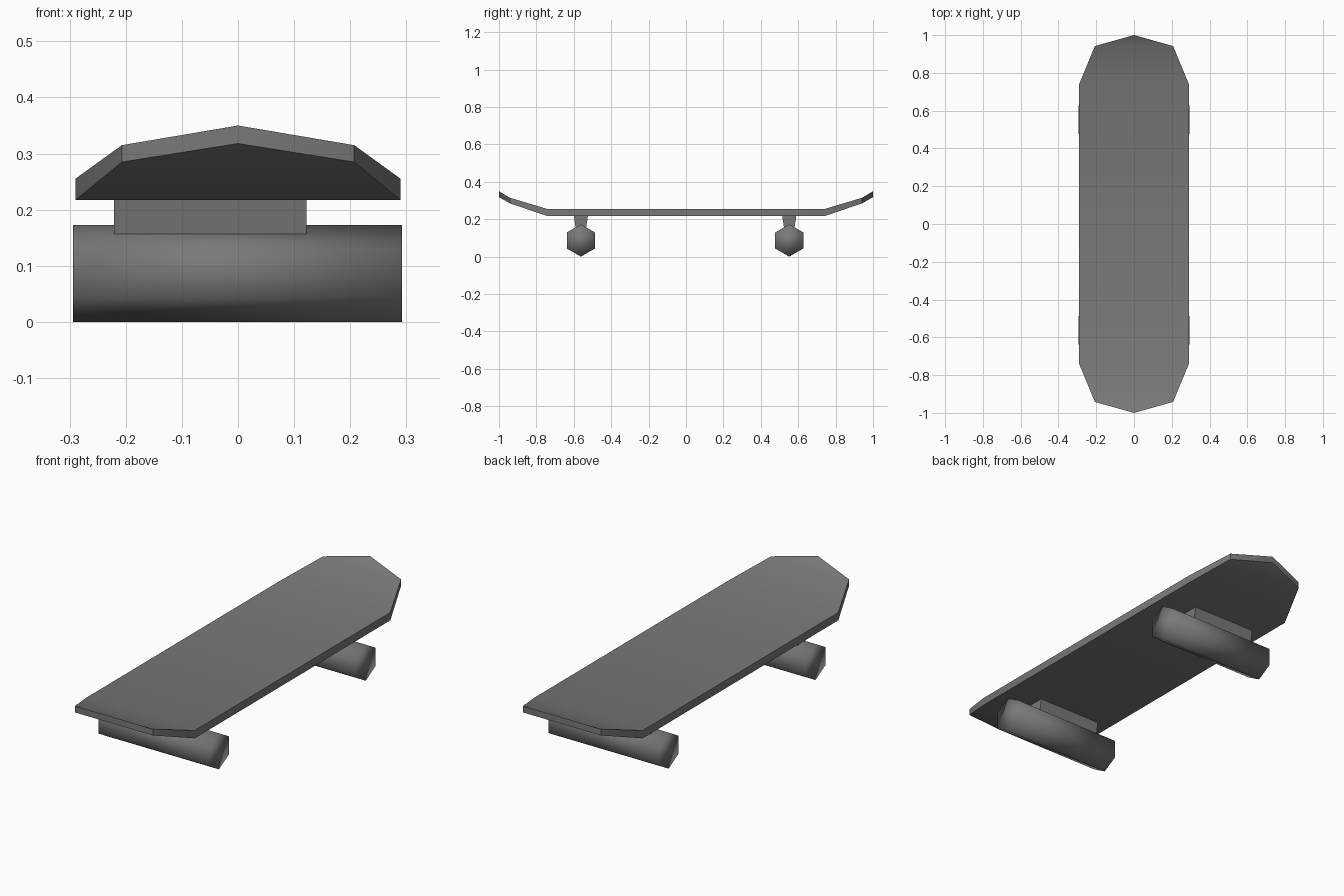
import bpy, bmesh, math
from mathutils import Matrix

cube = bpy.data.objects.get("Cube")
if cube:
    bpy.data.objects.remove(cube, do_unlink=True)

grey = bpy.data.materials.new("dark grey")
grey.use_nodes = True
colour = (0.19, 0.19, 0.19, 1)
grey.diffuse_color = colour
grey.node_tree.nodes["Principled BSDF"].inputs["Base Color"].default_value = colour


def finish(name, bm, angle):
    """Turn a bmesh into a shaded, coloured object."""
    bmesh.ops.recalc_face_normals(bm, faces=bm.faces)
    mesh = bpy.data.meshes.new(name)
    bm.to_mesh(mesh)
    bm.free()
    mesh.materials.append(grey)
    obj = bpy.data.objects.new(name, mesh)
    bpy.context.collection.objects.link(obj)
    bpy.ops.object.select_all(action='DESELECT')
    obj.select_set(True)
    bpy.context.view_layer.objects.active = obj
    bpy.ops.object.shade_smooth_by_angle(angle=math.radians(angle))
    return obj


# Deck: cross rows along the board as half width, y, top z, bottom z
half_rows = [(0.0, 1.0, 0.35, 0.318), (0.207, 0.942, 0.315, 0.285),
             (0.29, 0.742, 0.255, 0.217)]
rows = [(w, -y, t, b) for w, y, t, b in half_rows] + half_rows[::-1]
bm = bmesh.new()
rings = []
for w, y, top, bottom in rows:
    corners = [(-w, top), (w, top), (w, bottom), (-w, bottom)]
    rings.append([bm.verts.new((x, y, z)) for x, z in corners])
for a, b in zip(rings, rings[1:]):
    for i in range(4):
        j = (i + 1) % 4
        bm.faces.new((a[i], a[j], b[j], b[i]))
bmesh.ops.remove_doubles(bm, verts=bm.verts, dist=0.0001)
finish("deck", bm, 35)

for label, y in (("front", -0.562), ("rear", 0.552)):
    # Six-sided roller standing on one edge
    bm = bmesh.new()
    bmesh.ops.create_cone(bm, cap_ends=True, segments=6, radius1=0.0865,
                          radius2=0.0865, depth=0.587,
                          matrix=Matrix.Translation((-0.001, y, 0.0865))
                          @ Matrix.Rotation(math.pi / 2, 4, 'Y')
                          @ Matrix.Rotation(math.pi / 2, 4, 'Z'))
    # Keep an edge, not a flat, on the ground
    if min(v.co.z for v in bm.verts) > 0.005:
        bmesh.ops.rotate(bm, verts=bm.verts, cent=(0, y, 0.0865),
                         matrix=Matrix.Rotation(math.pi / 6, 3, 'X'))
    finish(label + "_roller", bm, 180)

    # Truck block, narrower toward the roller
    bm = bmesh.new()
    bmesh.ops.create_cube(bm, size=1)
    for v in bm.verts:
        half = 0.038 if v.co.z > 0 else 0.028
        v.co = (0.122 if v.co.x > 0 else -0.221,
                y + math.copysign(half, v.co.y),
                0.22 if v.co.z > 0 else 0.155)
    finish(label + "_truck", bm, 30)
